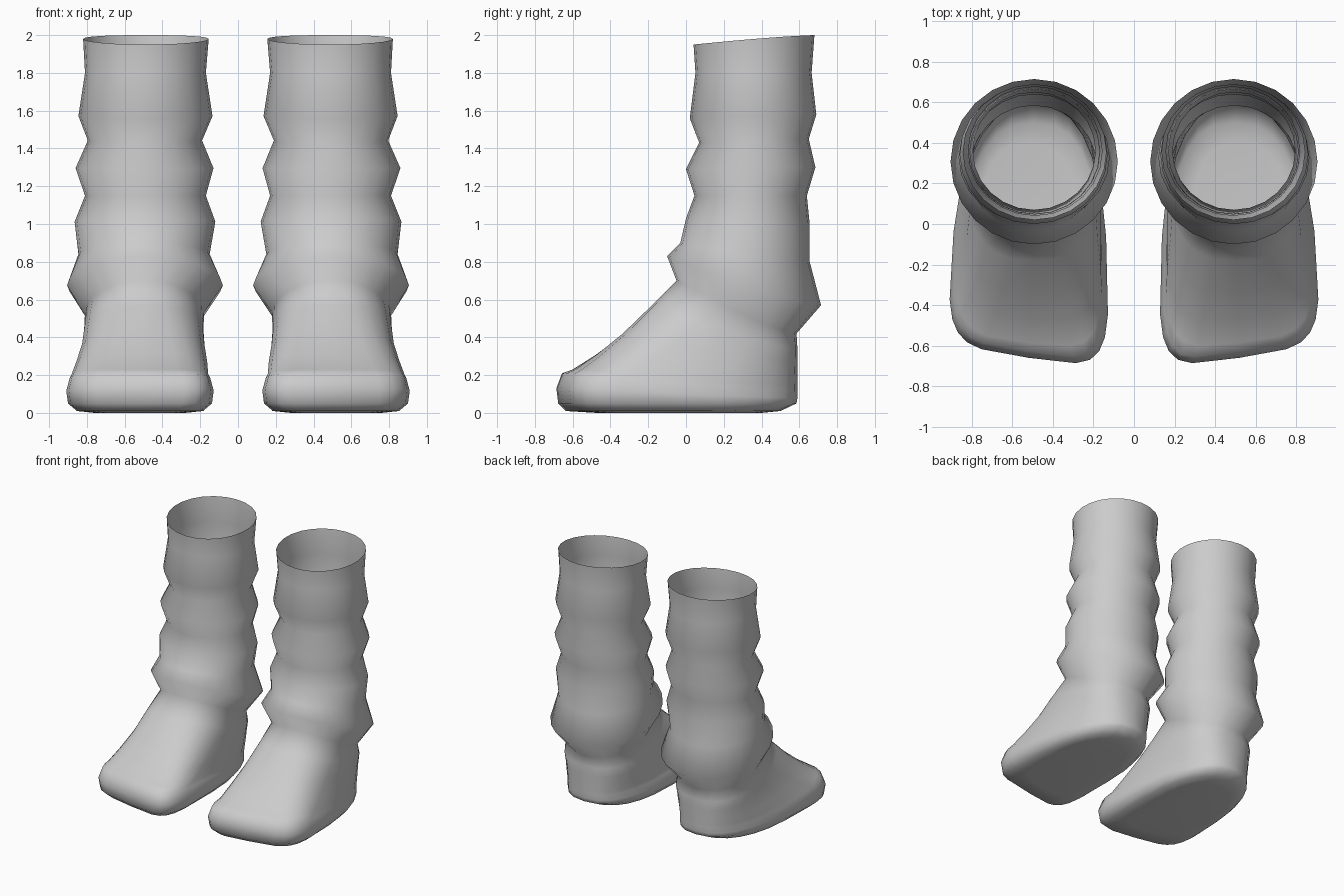
import bpy
import bmesh
from math import cos, sin, pi

SEGMENTS = 24

# Leg rings, rim down to ankle: front z, back z, front y, back y, inner x, outer x
LEG = [
    (1.95, 2.0, 0.04, 0.68, 0.155, 0.82),
    (1.8, 1.8, 0.05, 0.665, 0.17, 0.81),
    (1.56, 1.58, 0.02, 0.69, 0.135, 0.845),
    (1.43, 1.45, 0.07, 0.65, 0.19, 0.795),
    (1.29, 1.3, 0.0, 0.685, 0.13, 0.86),
    (1.15, 1.15, 0.045, 0.64, 0.17, 0.81),
    (1.03, 1.0, 0.0, 0.655, 0.12, 0.865),
    (0.9, 0.8, -0.03, 0.655, 0.15, 0.845),
    (0.83, 0.57, -0.1, 0.715, 0.08, 0.905),
    (0.7, 0.42, -0.05, 0.585, 0.18, 0.81),
]

# Foot rings, instep down to sole: the same, then squareness and toe slant
FOOT = [
    (0.57, 0.34, -0.18, 0.59, 0.18, 0.82, 2.6, 0.0),
    (0.42, 0.27, -0.35, 0.59, 0.17, 0.835, 3.2, 0.03),
    (0.31, 0.2, -0.5, 0.59, 0.155, 0.865, 3.8, 0.06),
    (0.23, 0.15, -0.63, 0.59, 0.15, 0.89, 4.5, 0.09),
    (0.21, 0.12, -0.69, 0.59, 0.14, 0.9, 5, 0.12),
    (0.13, 0.08, -0.72, 0.59, 0.12, 0.92, 5, 0.12),
    (0.05, 0.05, -0.71, 0.585, 0.13, 0.91, 5, 0.12),
    (0.01, 0.01, -0.67, 0.5, 0.18, 0.86, 5, 0.12),
    (0.0, 0.0, -0.5, 0.4, 0.28, 0.76, 4, 0.08),
]


def signed_power(value, exponent):
    return (1 if value >= 0 else -1) * abs(value) ** exponent


def ring_points(front_z, back_z, front_y, back_y, inner, outer,
                square=2.0, slant=0.0):
    """Tilted closed outline: rounded heel at the back, squarer toe in front."""
    is_foot = square > 2
    points = []
    for i in range(SEGMENTS):
        angle = 2 * pi * i / SEGMENTS
        power = square if sin(angle) < 0 else min(square, 2.6)
        side = signed_power(cos(angle), 2 / power)
        along = signed_power(sin(angle), 2 / power)
        t = (1 - along) / 2                      # back to front
        y = back_y + (front_y - back_y) * t
        z = back_z + (front_z - back_z) * t ** 1.3
        left, right = inner, outer
        if is_foot:                              # heel narrower than toes
            spread = 1 - (1 - t) ** 2
            left = max(inner, 0.19) * (1 - spread) + inner * spread
            right = min(outer, 0.8) * (1 - spread) + outer * spread
        x = (left + right) / 2 + side * (right - left) / 2
        y += slant * t * t * (x - inner) / (outer - inner)
        points.append((x, y, z))
    return points


def make_boot(name, mirror, material):
    """Loft all rings into one open-topped shell."""
    bm = bmesh.new()
    rings = []
    for row in LEG + FOOT:
        rings.append([bm.verts.new((mirror * x, y, z))
                      for x, y, z in ring_points(*row)])
    for upper, lower in zip(rings, rings[1:]):
        for i in range(SEGMENTS):
            j = (i + 1) % SEGMENTS
            bm.faces.new((upper[i], lower[i], lower[j], upper[j]))
    bm.faces.new(rings[-1])
    bmesh.ops.recalc_face_normals(bm, faces=bm.faces[:])
    for face in bm.faces:
        face.smooth = True
    mesh = bpy.data.meshes.new(name)
    bm.to_mesh(mesh)
    bm.free()
    mesh.materials.append(material)
    boot = bpy.data.objects.new(name, mesh)
    bpy.context.collection.objects.link(boot)
    return boot


default_cube = bpy.data.objects.get("Cube")
if default_cube:
    bpy.data.objects.remove(default_cube, do_unlink=True)

# Single plain grey
grey = bpy.data.materials.new("light_grey")
grey.use_nodes = True
colour = (0.6, 0.6, 0.6, 1)
grey.diffuse_color = colour
grey.node_tree.nodes["Principled BSDF"].inputs["Base Color"].default_value = colour

make_boot("left_boot", 1, grey)
make_boot("right_boot", -1, grey)
